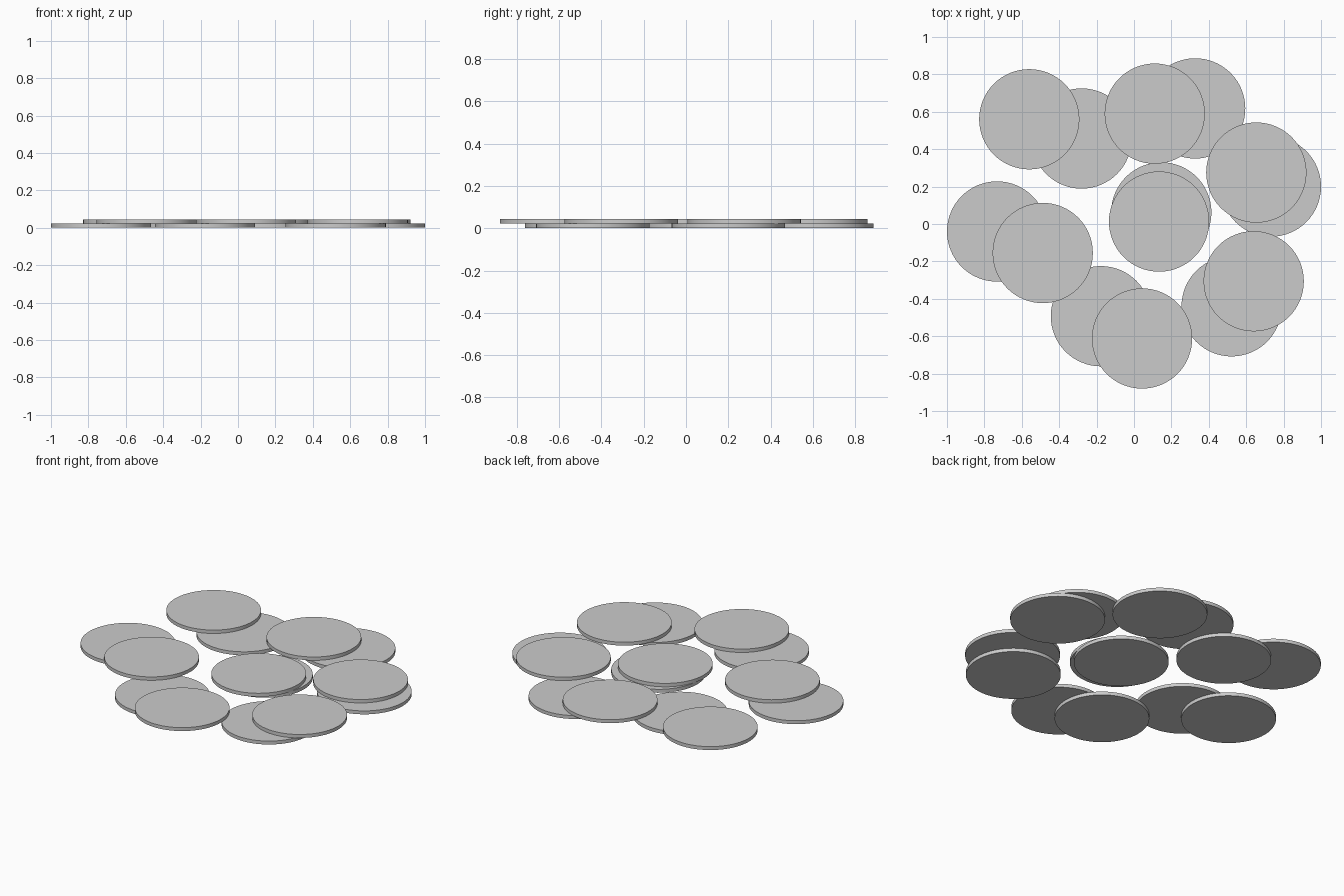
import bpy, math

if "Cube" in bpy.data.objects:
    bpy.data.objects.remove(bpy.data.objects["Cube"])

R, T = 0.268, 0.0215

def disc(name, x, y, layer):
    bpy.ops.mesh.primitive_cylinder_add(vertices=64, radius=R, depth=T,
                                        location=(x, y, T * (layer + 0.5)))
    ob = bpy.context.object
    ob.name = name
    bpy.ops.object.shade_smooth_by_angle(angle=math.radians(30))

# discs lying on the ground
lower = [(-0.28, 0.457), (0.327, 0.618), (0.732, 0.2), (0.146, 0.062),
         (-0.732, -0.04), (-0.177, -0.493), (0.522, -0.44)]
# discs resting on top of them
upper = [(-0.56, 0.56), (0.111, 0.59), (0.654, 0.275), (0.134, 0.013),
         (-0.488, -0.155), (0.043, -0.612), (0.64, -0.306)]

for layer, (label, spots) in enumerate((("lower_disc", lower), ("upper_disc", upper))):
    for i, (x, y) in enumerate(spots, 1):
        disc(f"{label}_{i}", x, y, layer)
